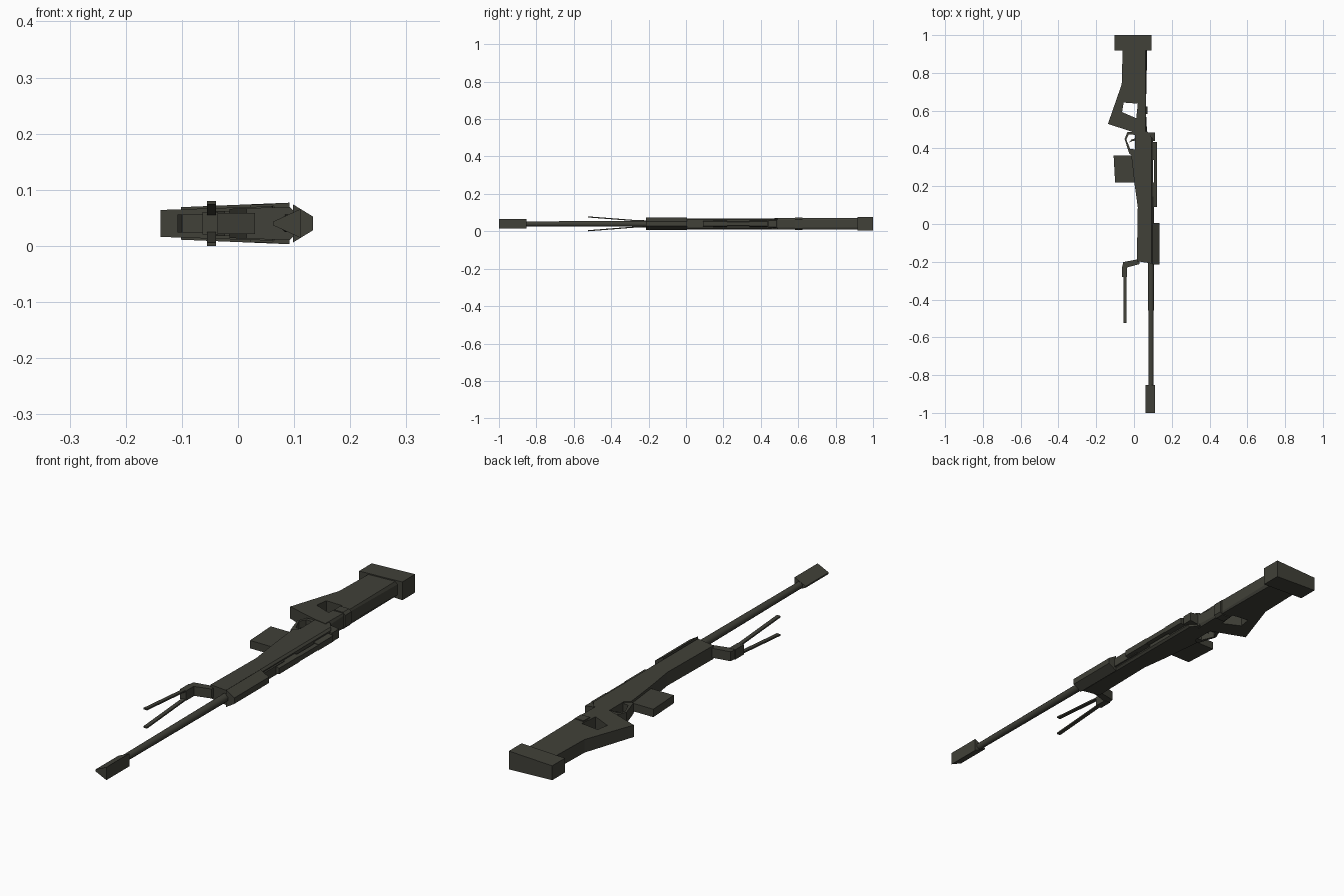
import bpy, bmesh, math
from mathutils import Matrix

if "Cube" in bpy.data.objects:
    bpy.data.objects.remove(bpy.data.objects["Cube"])

MID = 0.04  # the model lies on its side, symmetric about this height

mat = bpy.data.materials.new("dark olive metal")
mat.diffuse_color = (0.052, 0.052, 0.040, 1)
mat.use_nodes = True
mat.node_tree.nodes["Principled BSDF"].inputs["Base Color"].default_value = mat.diffuse_color


def finish(name, bm):
    bmesh.ops.recalc_face_normals(bm, faces=bm.faces[:])
    me = bpy.data.meshes.new(name)
    bm.to_mesh(me)
    bm.free()
    me.materials.append(mat)
    ob = bpy.data.objects.new(name, me)
    bpy.context.collection.objects.link(ob)
    return ob


def plate(name, pts, h0, h1=None, chamfer_x=None, width=0.01, lift=None):
    """Outline in x/y, half thickness running from h0 (min x) to h1 (max x)."""
    h1 = h0 if h1 is None else h1
    xs = [p[0] for p in pts]
    lo, span = min(xs), max(xs) - min(xs)
    bm = bmesh.new()
    rings = []
    for s in (-1, 1):
        rings.append([bm.verts.new((x, y, MID + s * (h0 + (h1 - h0) * (x - lo) / span)
                                    + (lift(y) if lift else 0))) for x, y in pts])
    bm.faces.new(rings[0])
    bm.faces.new(rings[1])
    n = len(pts)
    for i in range(n):
        j = (i + 1) % n
        bm.faces.new((rings[0][i], rings[0][j], rings[1][j], rings[1][i]))
    if chamfer_x is not None:  # slope the long edges on the upper side of the part
        edges = [e for e in bm.edges if all(v.co.x > chamfer_x for v in e.verts)
                 and (e.verts[0].co.z - MID) * (e.verts[1].co.z - MID) > 0]
        bmesh.ops.bevel(bm, geom=edges, offset=width, segments=1, affect='EDGES')
    return finish(name, bm)


def rect(x0, x1, y0, y1):
    return [(x0, y0), (x1, y0), (x1, y1), (x0, y1)]


def cut(target, name, pts):
    c = plate(name, pts, 0.1)
    c.hide_render = True
    c.hide_viewport = True
    m = target.modifiers.new("hole", 'BOOLEAN')
    m.operation = 'DIFFERENCE'
    m.solver = 'EXACT'
    m.object = c


# Stock with thumbhole
stock = plate("stock", [(-0.06, 0.93), (0.07, 0.93), (0.063, 0.60), (0.07, 0.47), (0.0, 0.485),
                        (-0.138, 0.53), (-0.065, 0.74)], 0.024, 0.031, chamfer_x=0.06)
cut(stock, "thumbhole_cutter", [(-0.055, 0.643), (0.02, 0.637), (0.012, 0.56), (-0.063, 0.592)])
plate("stock_collar", rect(0.022, 0.071, 0.583, 0.622), 0.034, chamfer_x=0.06)
plate("butt_pad", [(-0.102, 0.918), (0.092, 0.918), (0.092, 1.0), (-0.102, 1.0)],
      0.029, 0.037)

# Receiver and fore end
plate("receiver", [(0.005, 0.487), (0.07, 0.49), (0.1, 0.45), (0.1, -0.21), (0.015, -0.197),
                   (0.02, 0.09), (0.003, 0.21), (-0.015, 0.37), (0.005, 0.39)], 0.026, 0.030,
      chamfer_x=0.09, width=0.008)
plate("fore_end_cover", rect(0.098, 0.134, -0.215, 0.005), 0.034, 0.012)
plate("front_rail", rect(0.085, 0.107, 0.0, 0.145), 0.018)
plate("bolt_housing", rect(0.085, 0.121, 0.09, 0.22), 0.020, 0.012)
plate("bolt_bridge", rect(0.105, 0.121, 0.21, 0.35), 0.013, 0.010)
plate("bolt", rect(0.085, 0.121, 0.34, 0.435), 0.020, 0.012)
plate("rear_sight_base", rect(0.068, 0.112, 0.44, 0.485), 0.024, 0.018)

# Trigger group and magazine
guard = plate("trigger_guard", [(0.02, 0.49), (-0.035, 0.487), (-0.05, 0.45),
                                (-0.024, 0.37), (0.02, 0.36)], 0.022)
cut(guard, "guard_cutter", [(0.006, 0.472), (-0.027, 0.474), (-0.041, 0.448),
                            (-0.020, 0.397), (0.006, 0.395)])
plate("trigger", [(0.01, 0.455), (-0.014, 0.447), (-0.026, 0.432), (-0.012, 0.438),
                  (0.01, 0.442)], 0.006)
plate("magazine", [(-0.108, 0.363), (0.005, 0.363), (0.01, 0.22), (-0.1, 0.22)], 0.016)

# Barrel and muzzle brake
bm = bmesh.new()
bmesh.ops.create_cone(bm, cap_ends=True, segments=8, radius1=0.017, radius2=0.014, depth=0.72,
                      matrix=Matrix.Translation((0.09, -0.52, MID))
                      @ Matrix.Rotation(math.radians(90), 4, 'X')
                      @ Matrix.Rotation(math.radians(22.5), 4, 'Z'))
barrel = finish("barrel", bm)
for p in barrel.data.polygons:
    p.use_smooth = len(p.vertices) == 4
plate("muzzle_brake", rect(0.062, 0.112, -1.0, -0.853), 0.003, 0.026)

# Bipod: bracket, hinge and two spread legs
plate("bipod_bracket", [(0.03, -0.185), (-0.058, -0.202), (-0.062, -0.237), (0.03, -0.212)], 0.019)
plate("bipod_hinge", rect(-0.063, -0.036, -0.28, -0.225), 0.020)
for s, side in ((1, "upper"), (-1, "lower")):
    plate("bipod_leg_" + side, rect(-0.055, -0.039, -0.525, -0.24), 0.003,
          lift=lambda y: s * (0.015 + 0.022 * (-0.24 - y) / 0.285))
